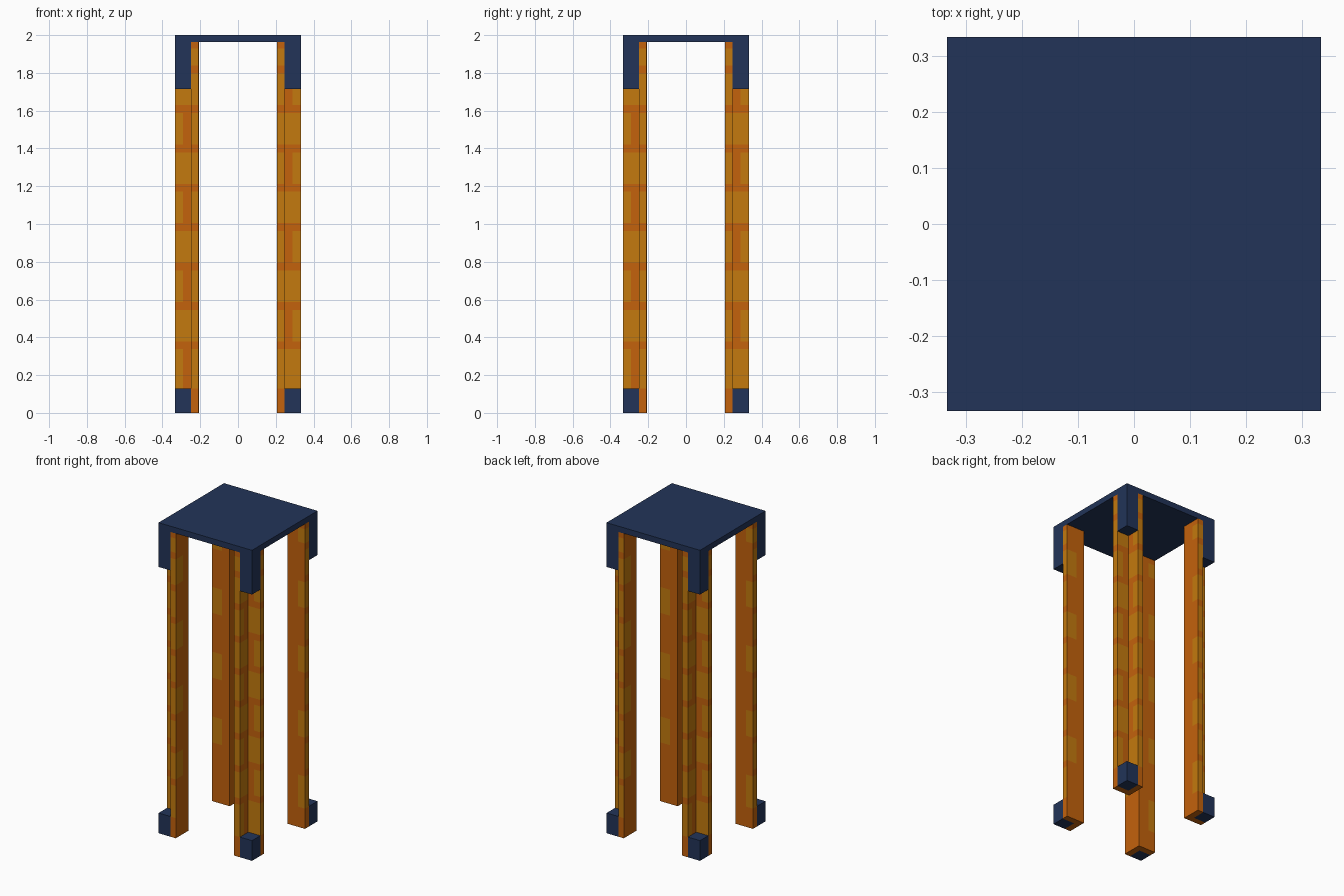
import bpy, bmesh, math
from mathutils import Matrix

cube = bpy.data.objects.get("Cube")
if cube:
    bpy.data.objects.remove(cube, do_unlink=True)


def material(name, srgb):
    col = [((c / 255 + 0.055) / 1.055) ** 2.4 for c in srgb] + [1.0]
    m = bpy.data.materials.new(name)
    m.use_nodes = True
    m.diffuse_color = col
    bsdf = m.node_tree.nodes["Principled BSDF"]
    bsdf.inputs["Base Color"].default_value = col
    bsdf.inputs["Roughness"].default_value = 0.8
    return m


NAVY = material("navy", (34, 52, 88))
AMBER = material("amber", (196, 122, 14))
ORANGE = material("orange", (196, 98, 12))


def finish(name, bm, mats):
    bmesh.ops.recalc_face_normals(bm, faces=bm.faces[:])
    me = bpy.data.meshes.new(name)
    bm.to_mesh(me)
    bm.free()
    for m in mats:
        me.materials.append(m)
    ob = bpy.data.objects.new(name, me)
    bpy.context.collection.objects.link(ob)
    return ob


def box(name, lo, hi, turn=0):
    bm = bmesh.new()
    bmesh.ops.create_cube(bm, size=1)
    for v in bm.verts:
        v.co = [(l + h) / 2 + c * (h - l) for c, l, h in zip(v.co, lo, hi)]
    bm.transform(Matrix.Rotation(turn, 4, 'Z'))
    return finish(name, bm, [NAVY])


# Sizes shared by the parts
H = 0.333                     # half width
XI, XN = 0.206, 0.247         # leg inner side and notch, along x
YI, YN = -0.210, -0.249       # the same along y
FOOT, APRON, SLAB = 0.13, 1.715, 1.963
PITCH, PATCH = 0.2085, 0.167  # patch rows

# L-shaped outline of the leg; each entry is a corner plus the kind of
# side that runs from it to the next corner
OUTLINE = [
    (XI, YI, "inner"), (XI, -0.285, "inner_even"), (XI, -H, "arm"),
    (XN, -H, "arm"), (XN, -0.291, "even"), (XN, YN, "odd_gap"),
    (0.289, YN, "odd"), (H, YN, "arm"), (H, YI, "inner_odd"),
    (0.26, YI, "inner"),
]
# the strip beside the notch corner is plain on every other row
KIND = {0: "inner", 1: "inner_even", 2: "arm", 3: "amber", 4: "even_gap",
        5: "odd_gap", 6: "amber", 7: "arm", 8: "inner_odd", 9: "inner"}


def side_color(kind, row):
    """1 = amber, 2 = orange, for a patch row (None is a gap)."""
    if row is None or kind == "inner":
        return 1
    amber = {"arm": True, "amber": True,
             "even_gap": row % 2 == 1, "odd_gap": row % 2 == 0,
             "inner_even": row % 2 == 0, "inner_odd": row % 2 == 1}[kind]
    return 0 if amber else 1


# Heights where the colour changes: foot, then patch and gap in turn
LEVELS = [(0.0, FOOT, None)]
for k in range(9):
    start = 0.17 + k * PITCH
    if k == 0:
        LEVELS.append((FOOT, start + PATCH, 0))
    else:
        LEVELS.append((start, min(start + PATCH, 1.93), k))
    top = start + PITCH if k < 8 else SLAB
    LEVELS.append((LEVELS[-1][1], top, None))


def leg(name, turn):
    bm = bmesh.new()
    n = len(OUTLINE)
    heights = [lv[0] for lv in LEVELS] + [SLAB]
    rings = [[bm.verts.new((x, y, z)) for x, y, _ in OUTLINE] for z in heights]
    for j, (_, _, row) in enumerate(LEVELS):
        for i in range(n):
            a, b = i, (i + 1) % n
            f = bm.faces.new((rings[j][a], rings[j][b],
                              rings[j + 1][b], rings[j + 1][a]))
            f.material_index = side_color(KIND[i], row)
    for ring in (rings[0], rings[-1]):
        bm.faces.new(ring).material_index = 1
    bm.transform(Matrix.Rotation(turn, 4, 'Z'))
    return finish(name, bm, [AMBER, ORANGE])


# Seat slab
box("seat", (-H, -H, SLAB), (H, H, 2.0))

# Each corner: patterned leg, navy bracket above, navy foot below
for i, corner in enumerate(("front_left", "back_left", "back_right", "front_right")):
    turn = i * math.pi / 2
    leg(corner + "_leg", turn)
    box(corner + "_bracket", (XN, -H, APRON), (H, YN, SLAB), turn)
    box(corner + "_foot", (XN, -H, 0), (H, YN, FOOT), turn)
